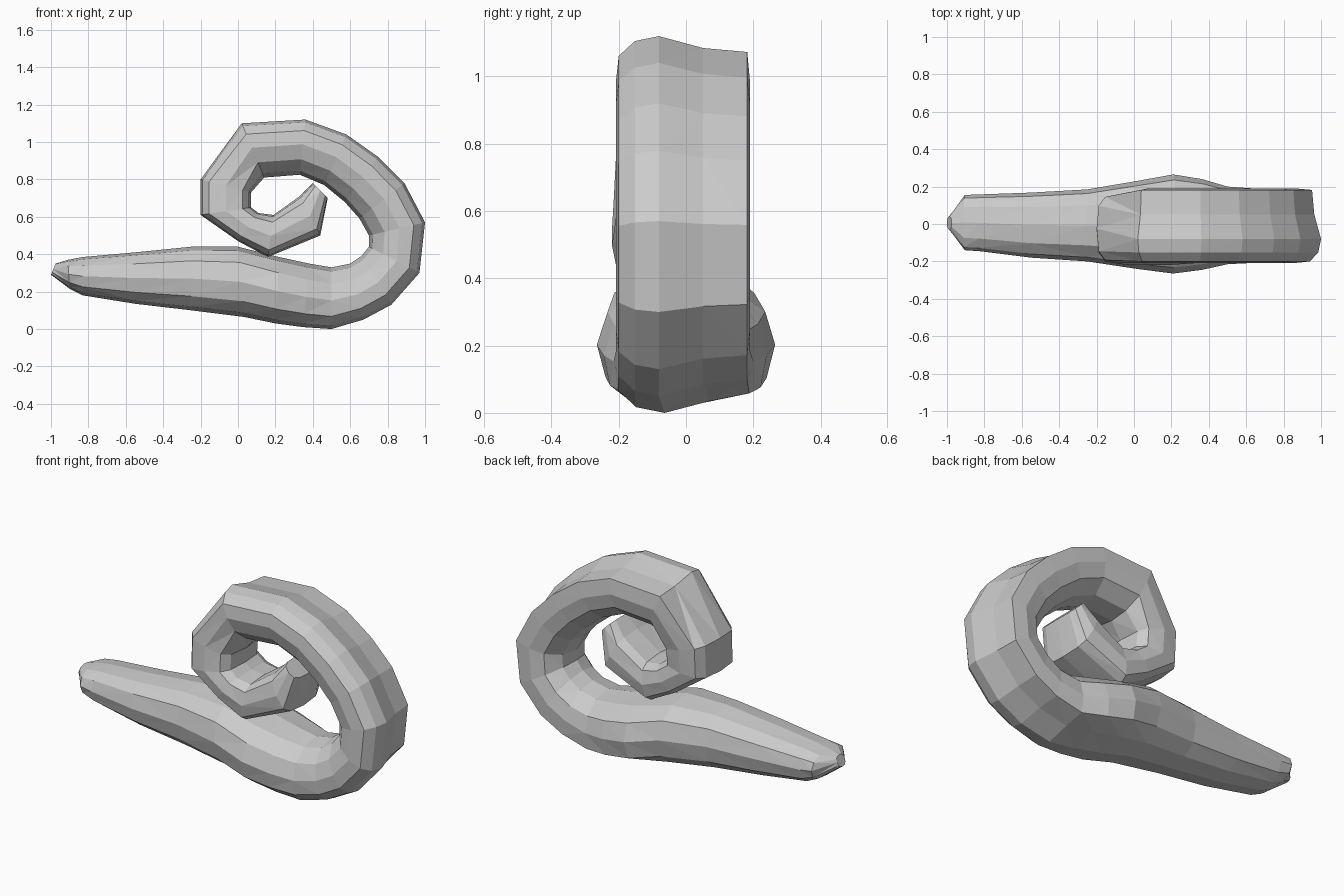
import bpy, bmesh, math

if "Cube" in bpy.data.objects:
    bpy.data.objects.remove(bpy.data.objects["Cube"])

SIDES = 12
DEFAULT_Y = (-0.208, 0.19)

# Cross-sections along the curl: outer x,z, inner x,z, then optional y range
SECTIONS = [
    (-1.0, .29, -.975, .35, -.03, .04),
    (-.90, .215, -.91, .37, -.14, .155),
    (-.83, .18, -.83, .385, -.145, .158),
    (-.55, .135, -.55, .41, -.18, .168),
    (-.25, .10, -.25, .44, -.20, .185),
    (.03, .065, .0, .44, -.24, .23),
    (.20, .03, .22, .385, -.265, .265),
    (.35, .01, .38, .35, -.245, .24),
    (.50, .0, .50, .33, -.215, .20),
    (.67, .05, .60, .35),
    (.82, .13, .66, .39),
    (.97, .30, .70, .44),
    (1.0, .57, .70, .50),
    (.89, .78, .65, .59),
    (.75, .92, .57, .68),
    (.58, 1.04, .46, .77),
    (.36, 1.12, .33, .825),
    (.02, 1.10, .14, .81),
    (-.20, .80, .07, .73, -.208, .16),
    (-.20, .61, .07, .65, -.215, .15),
    (.0, .47, .11, .62, -.22, .15),
    (.16, .385, .19, .61, -.22, .15),
    (.44, .50, .33, .71, -.205, .145),
    (.48, .70, .40, .78, -.17, .11),
]

# Lopsided section of the coil: (towards outside, towards back)
COIL = [(1, .32), (.88, .65), (.84, .98), (.55, 1), (.28, .95), (.06, .76),
        (0, .5), (.07, .25), (.28, .07), (.55, 0), (.80, .02), (.95, .14)]


def soft(v, power):
    """Slightly squared-off round section."""
    return math.copysign(abs(v) ** power, v) if abs(v) > 1e-6 else 0.0


def section_point(i, k):
    """Blend from the round tail to the lopsided coil to the boxy inner end."""
    a = 2 * math.pi * k / SIDES
    power = 0.85 if i < 18 else 0.6
    t = (1 + soft(math.cos(a), power)) / 2
    s = (1 + soft(math.sin(a), power)) / 2
    w = min(max((i - 5) / 4, 0), 1) if i < 18 else 0
    return t + (COIL[k][0] - t) * w, s + (COIL[k][1] - s) * w


bm = bmesh.new()
rings = []
for i, (ox, oz, ix, iz, *yr) in enumerate(SECTIONS):
    y0, y1 = yr or DEFAULT_Y
    ring = []
    for k in range(SIDES):
        t, s = section_point(i, k)
        ring.append(bm.verts.new((ix + (ox - ix) * t, y0 + (y1 - y0) * s, iz + (oz - iz) * t)))
    rings.append(ring)

# Skin between neighbouring sections and close both tips
for a, b in zip(rings, rings[1:]):
    for k in range(SIDES):
        n = (k + 1) % SIDES
        bm.faces.new((a[k], a[n], b[n], b[k]))
bm.faces.new(rings[0][::-1])
bm.faces.new(rings[-1])
bmesh.ops.triangulate(bm, faces=bm.faces[:])
bmesh.ops.recalc_face_normals(bm, faces=bm.faces[:])

mesh = bpy.data.meshes.new("curled_body")
bm.to_mesh(mesh)
bm.free()
bpy.context.collection.objects.link(bpy.data.objects.new("curled_body", mesh))
